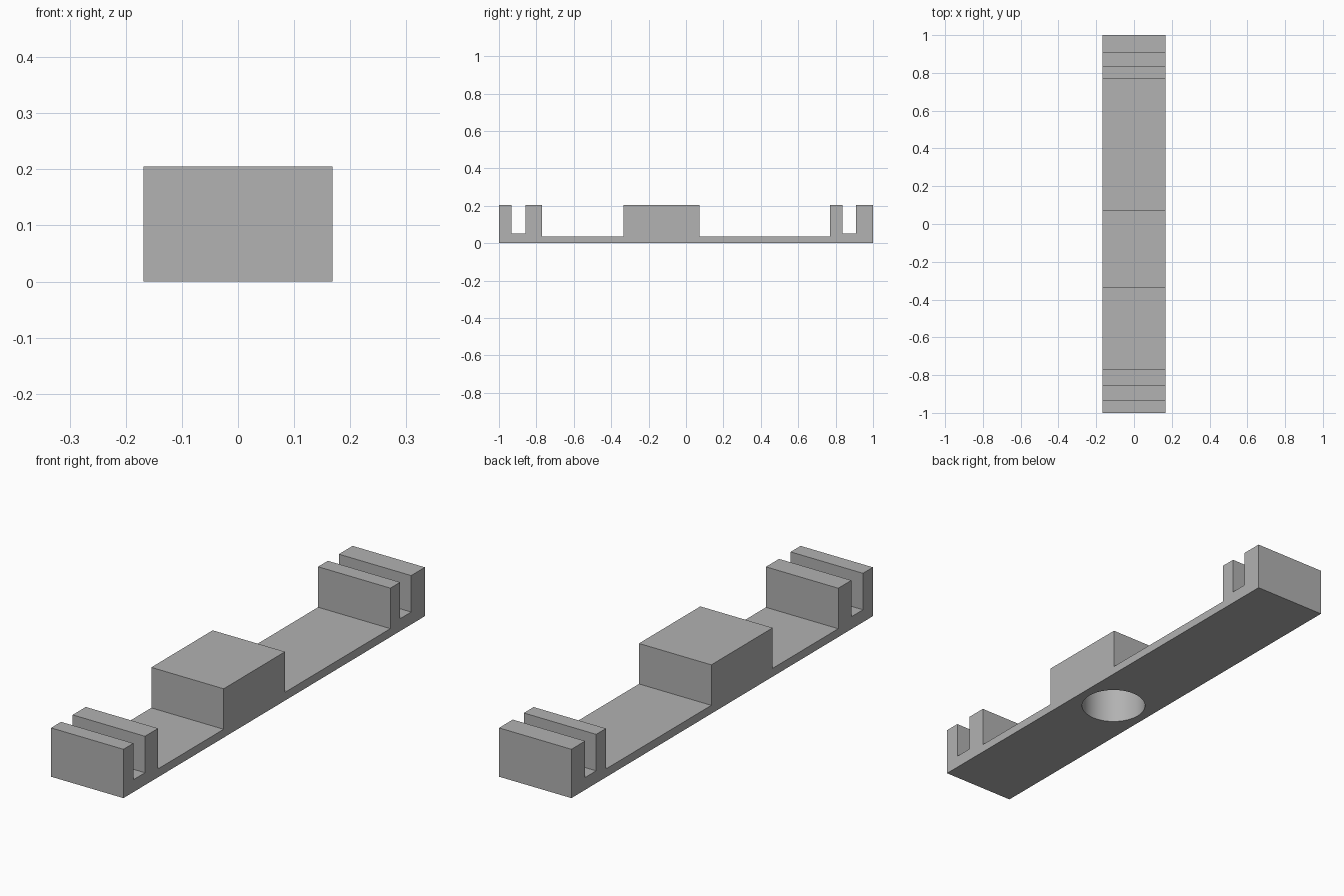
import bpy, bmesh, math
from mathutils import Vector

cube = bpy.data.objects.get("Cube")
if cube:
    bpy.data.objects.remove(cube, do_unlink=True)

HALF_WIDTH = 0.168
PLATE, SLOT, TOP = 0.035, 0.052, 0.205    # heights of base strip, slot floors and block tops
BLOCK = (-0.335, 0.072)                   # front and back of the middle block
HOLE_RADIUS, HOLE_DEPTH = 0.13, 0.17

grey = bpy.data.materials.new("plain grey")
grey.use_nodes = True
colour = (0.445, 0.445, 0.445, 1)
grey.diffuse_color = colour
grey.node_tree.nodes["Principled BSDF"].inputs["Base Color"].default_value = colour


def make_object(name, bm):
    bmesh.ops.recalc_face_normals(bm, faces=bm.faces)
    mesh = bpy.data.meshes.new(name)
    bm.to_mesh(mesh)
    bm.free()
    mesh.materials.append(grey)
    obj = bpy.data.objects.new(name, mesh)
    bpy.context.collection.objects.link(obj)
    return obj


# Stepped side profile: (y where the step ends, height of the step), front to back
steps = [(-0.934, TOP), (-0.857, SLOT), (-0.77, TOP), (BLOCK[0], PLATE), (BLOCK[1], TOP),
         (0.771, PLATE), (0.836, TOP), (0.909, SLOT), (1, TOP)]
outline = [(-1, 0)]
y = -1
for end, height in steps:
    outline += [(y, height), (end, height)]
    y = end
outline.append((1, 0))

# Bracket body, extruded across its width
bm = bmesh.new()
side = bm.faces.new([bm.verts.new((-HALF_WIDTH, py, pz)) for py, pz in outline])
extruded = bmesh.ops.extrude_face_region(bm, geom=[side])["geom"]
bmesh.ops.translate(bm, vec=Vector((2 * HALF_WIDTH, 0, 0)),
                    verts=[v for v in extruded if isinstance(v, bmesh.types.BMVert)])
body = make_object("slotted_bracket", bm)

# Round blind hole in the underside, below the middle block
bm = bmesh.new()
bmesh.ops.create_cone(bm, cap_ends=True, segments=64, radius1=HOLE_RADIUS,
                      radius2=HOLE_RADIUS, depth=2 * HOLE_DEPTH)
cutter = make_object("hole_cutter", bm)
cutter.location.y = sum(BLOCK) / 2
cutter.hide_render = True

cut = body.modifiers.new("underside_hole", "BOOLEAN")
cut.operation = "DIFFERENCE"
cut.solver = "EXACT"
cut.object = cutter

bpy.ops.object.select_all(action="DESELECT")
body.select_set(True)
bpy.context.view_layer.objects.active = body
bpy.ops.object.modifier_apply(modifier=cut.name)
bpy.data.objects.remove(cutter, do_unlink=True)
bpy.ops.object.shade_smooth_by_angle(angle=math.radians(30))
